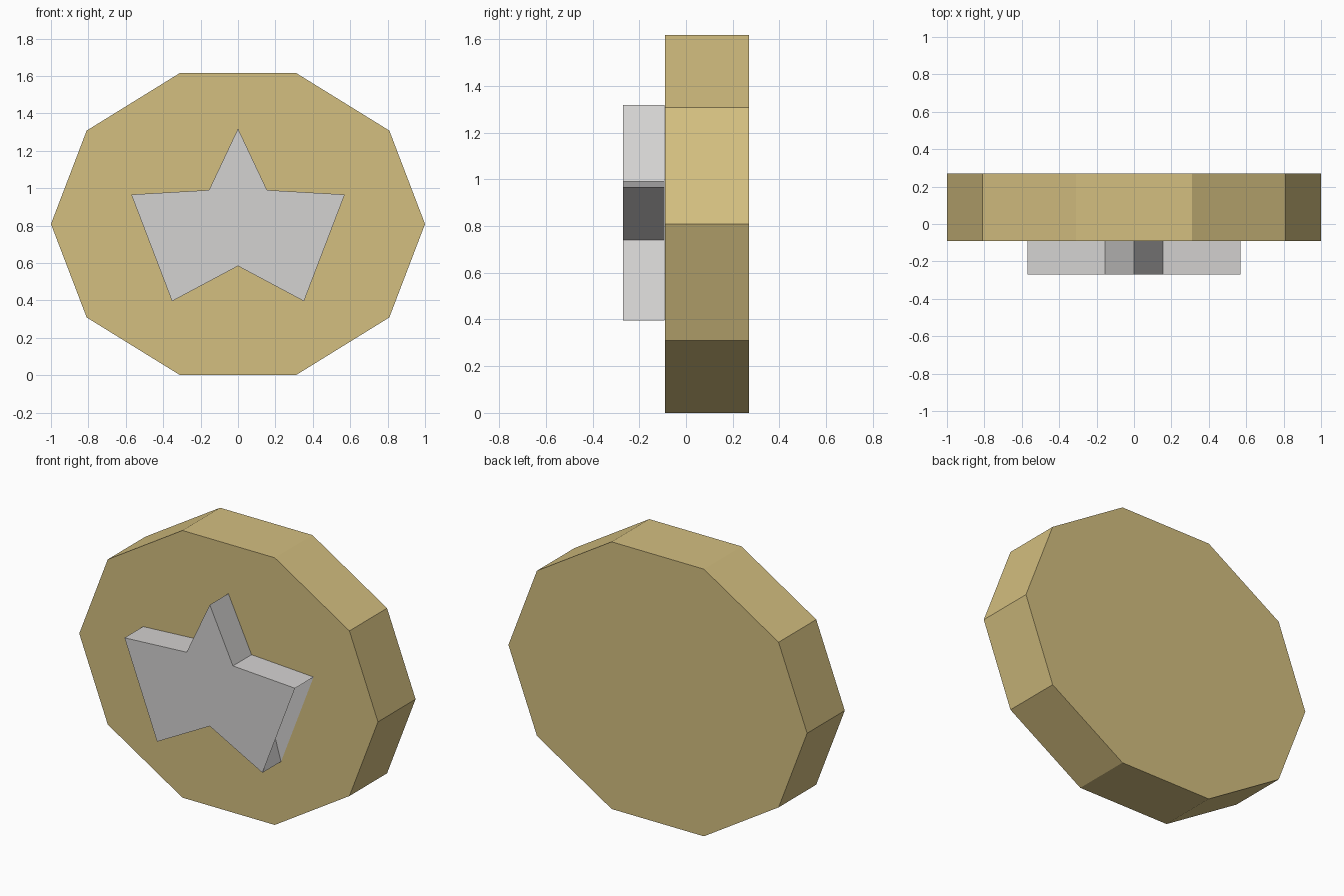
import bpy
import bmesh
import math

cube = bpy.data.objects.get("Cube")
if cube:
    bpy.data.objects.remove(cube, do_unlink=True)

SQUASH = 0.85                                    # height to width ratio
MID_Z = SQUASH * math.sin(math.radians(72))      # centre height, base on z = 0


def make_material(name, rgb):
    mat = bpy.data.materials.new(name)
    mat.use_nodes = True
    mat.diffuse_color = (*rgb, 1)
    mat.node_tree.nodes["Principled BSDF"].inputs["Base Color"].default_value = (*rgb, 1)
    return mat


def ring_point(radius, degrees):
    a = math.radians(degrees)
    return radius * math.cos(a), MID_Z + SQUASH * radius * math.sin(a)


def make_slab(name, outline, y_front, y_back, mat, cap_skip=()):
    """Extrude a counter-clockwise xz outline; the caps bridge over skipped points."""
    bm = bmesh.new()
    front = [bm.verts.new((x, y_front, z)) for x, z in outline]
    back = [bm.verts.new((x, y_back, z)) for x, z in outline]
    n = len(outline)
    for i in range(n):
        j = (i + 1) % n
        bm.faces.new((front[j], front[i], back[i], back[j]))
    keep = [i for i in range(n) if i not in cap_skip]
    bm.faces.new([front[i] for i in keep])
    bm.faces.new([back[i] for i in reversed(keep)])
    mesh = bpy.data.meshes.new(name)
    bm.to_mesh(mesh)
    bm.free()
    mesh.materials.append(mat)
    obj = bpy.data.objects.new(name, mesh)
    bpy.context.collection.objects.link(obj)
    return obj


gold = make_material("pale gold", (0.658, 0.521, 0.216))
silver = make_material("silver grey", (0.658, 0.645, 0.638))

# Ten-sided disc
decagon = [ring_point(1.0, 36 * i) for i in range(10)]
make_slab("coin_disc", decagon, -0.09, 0.27, gold)

# Raised star: tips on even points, notches on odd points;
# the caps run straight across the two lower side notches (points 3 and 7)
star = [ring_point(0.264 if i % 2 else 0.6, 90 + 36 * i) for i in range(10)]
make_slab("star_emblem", star, -0.27, -0.092, silver, cap_skip=(3, 7))
